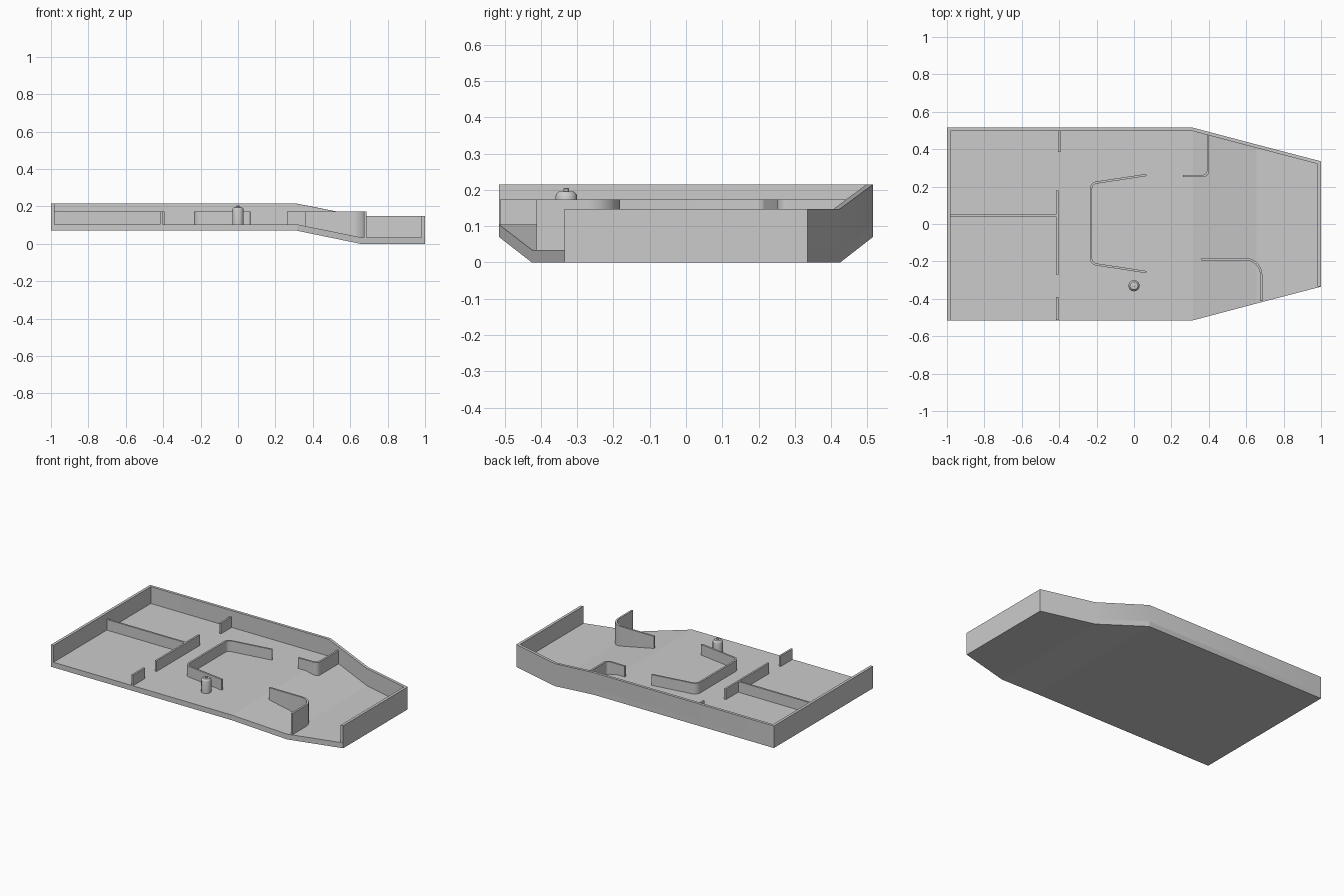
import bpy, bmesh, math
from mathutils import Vector

if "Cube" in bpy.data.objects:
    bpy.data.objects.remove(bpy.data.objects["Cube"])

# Stations along the deck: x, half width, underside z, floor z, rim z
STATIONS = [(-1, .515, .07, .104, .215), (.315, .515, .07, .104, .215),
            (.655, .425, 0, .035, .148), (1, .335, 0, .035, .148)]


def finish(name, bm, smooth=True):
    bmesh.ops.recalc_face_normals(bm, faces=bm.faces)
    me = bpy.data.meshes.new(name)
    bm.to_mesh(me)
    bm.free()
    ob = bpy.data.objects.new(name, me)
    bpy.context.collection.objects.link(ob)
    if smooth:
        bpy.ops.object.select_all(action='DESELECT')
        ob.select_set(True)
        bpy.context.view_layer.objects.active = ob
        bpy.ops.object.shade_smooth_by_angle(angle=math.radians(30))
    return ob


def skin(name, rings, smooth=True):
    bm = bmesh.new()
    vs = [[bm.verts.new(p) for p in r] for r in rings]
    for a, b in zip(vs, vs[1:]):
        n = len(a)
        for i in range(n):
            bm.faces.new((a[i], a[(i + 1) % n], b[(i + 1) % n], b[i]))
    bm.faces.new(vs[0])
    bm.faces.new(vs[-1])
    return finish(name, bm, smooth)


def station_z(x, k):
    for a, b in zip(STATIONS, STATIONS[1:]):
        if x <= b[0]:
            t = (x - a[0]) / (b[0] - a[0])
            return a[k] + t * (b[k] - a[k])
    return STATIONS[-1][k]


def fillet(pts, radius, n=7):
    # Round the inner corners of a path
    pts = [Vector(p) for p in pts]
    out = [pts[0]]
    for p, c, q in zip(pts, pts[1:], pts[2:]):
        u, v = (p - c).normalized(), (q - c).normalized()
        half = u.angle(v) / 2
        if half > 1.5:
            out.append(c)
            continue
        centre = c + (u + v).normalized() * (radius / math.sin(half))
        d = radius / math.tan(half)
        a, b = c + u * d - centre, c + v * d - centre
        for i in range(n + 1):
            t = i / n
            s = a.angle(b)
            out.append(centre + (a * math.sin((1 - t) * s) + b * math.sin(t * s)) / math.sin(s))
    return out + [pts[-1]]


def wall(name, pts, left, right, top=None, sink=.004):
    # Upright strip along a path, with its foot following the floor
    pts = [Vector(p) for p in pts]
    rings = []
    for i, p in enumerate(pts):
        dirs = [(b - a).normalized() for a, b in zip(pts[max(i - 1, 0):i + 1], pts[i:i + 2])] if i and i < len(pts) - 1 else \
            [(pts[1] - pts[0]).normalized() if i == 0 else (p - pts[i - 1]).normalized()]
        normals = [Vector((-d.y, d.x)) for d in dirs]
        m = sum(normals, Vector((0, 0))).normalized()
        m /= m.dot(normals[0])
        l, r = p + m * left, p - m * right
        z0 = station_z(p.x, 3) - sink
        z1 = top or station_z(p.x, 4)
        rings.append([(l.x, l.y, z0), (r.x, r.y, z0), (r.x, r.y, z1), (l.x, l.y, z1)])
    return skin(name, rings)


# Floor slab with a ramp down to the narrow end
skin("floor_deck", [[(x, -w, lo), (x, w, lo), (x, w, hi), (x, -w, hi)]
                    for x, w, lo, hi, _ in STATIONS], False)

# Outer wall on three sides, open at the front
rim = [(-1, -.515)] + [(x, w) for x, w, *_ in STATIONS] + [(1, -.335)]
wall("outer_wall", rim, 0, .018, sink=0)

# Straight room dividers
T = .006
TOP = .174
for name, a, b in [("room_divider_long", (-.985, .045), (-.41, .045)),
                   ("room_divider_middle", (-.41, -.27), (-.41, .18)),
                   ("room_divider_front", (-.41, -.513), (-.41, -.39)),
                   ("room_divider_back", (-.4, .385), (-.4, .505))]:
    wall(name, [a, b], T, T, TOP)

# Bent partitions
wall("bay_partition", fillet([(.066, .262), (-.23, .217), (-.23, -.212), (.066, -.257)], .035),
     T, T, TOP)
wall("back_corner_partition", fillet([(.262, .257), (.315, .257), (.395, .257), (.395, .485)], .025),
     T, T, TOP)
wall("front_corner_partition", fillet([(.362, -.188), (.68, -.188), (.68, -.412)], .085, 12),
     T, T, TOP)

# Domed post with a small knob
profile = [(.03, .1), (.03, .182), (.028, .188), (.021, .195), (.008, .196), (.008, .203), (.005, .205)]
skin("domed_post", [[(r * math.cos(math.tau * i / 24), -.33 + r * math.sin(math.tau * i / 24), z)
                     for i in range(24)] for r, z in profile])
